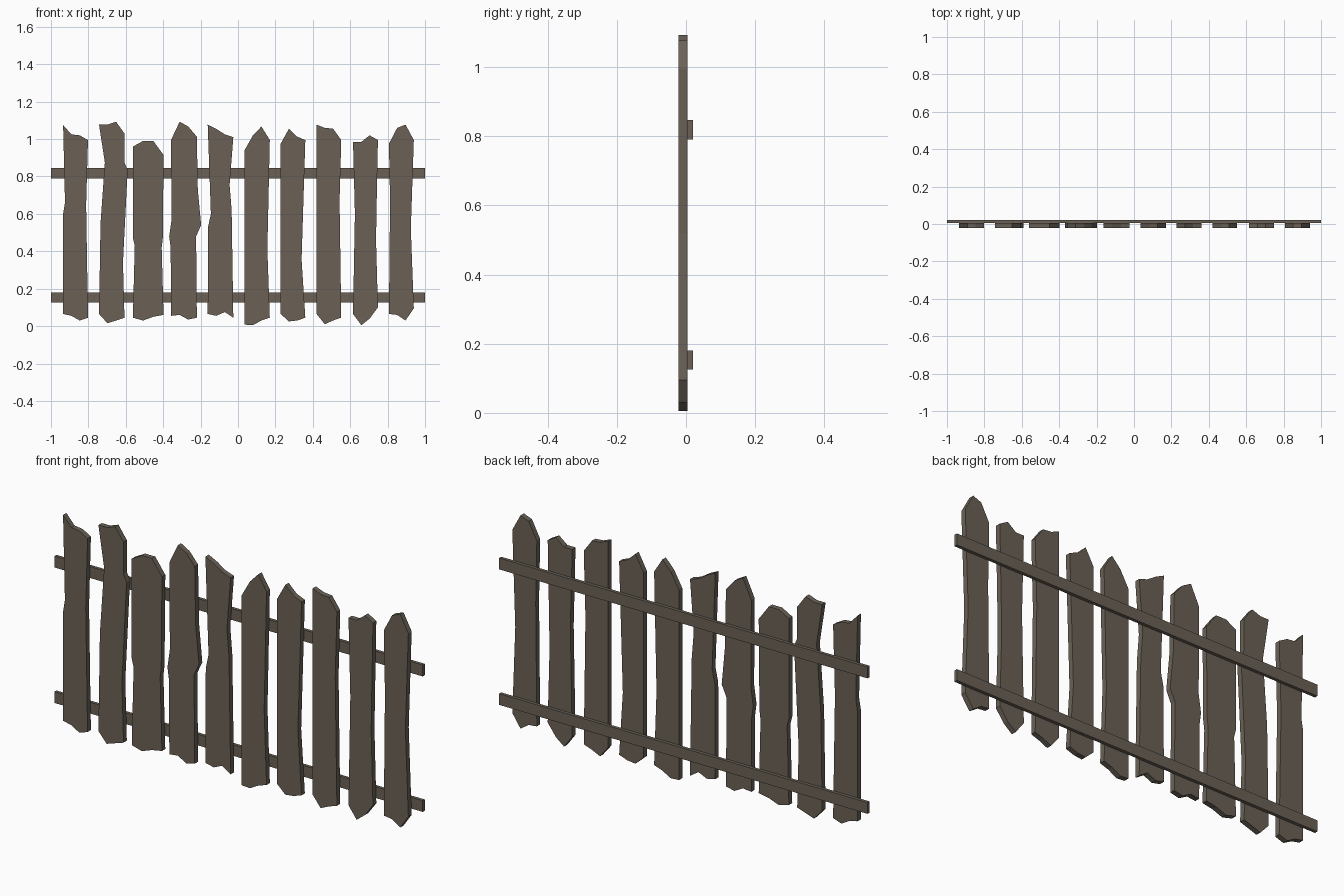
import bpy, bmesh

if "Cube" in bpy.data.objects:
    bpy.data.objects.remove(bpy.data.objects["Cube"])

wood = bpy.data.materials.new("weathered_brown_wood")
wood.diffuse_color = (0.145, 0.121, 0.094, 1)
wood.use_nodes = True
wood.node_tree.nodes["Principled BSDF"].inputs["Base Color"].default_value = wood.diffuse_color

PICKET_FRONT, PICKET_BACK, RAIL_BACK = -0.0215, 0.0045, 0.0205


def slab(name, outline, y0, y1):
    """Extrude a front-view (x, z) outline from y0 to y1."""
    bm = bmesh.new()
    face = bm.faces.new([bm.verts.new((x, y0, z)) for x, z in outline])
    res = bmesh.ops.extrude_face_region(bm, geom=[face], use_keep_orig=True)
    moved = [v for v in res["geom"] if isinstance(v, bmesh.types.BMVert)]
    bmesh.ops.translate(bm, verts=moved, vec=(0, y1 - y0, 0))
    bmesh.ops.recalc_face_normals(bm, faces=bm.faces)
    mesh = bpy.data.meshes.new(name)
    bm.to_mesh(mesh)
    bm.free()
    mesh.materials.append(wood)
    obj = bpy.data.objects.new(name, mesh)
    bpy.context.collection.objects.link(obj)
    return obj


count = 0


def picket(x0, x1, top, bottom, left=(), right=()):
    """Jagged plank: end heights at even steps across the width,
    plus (x, z) kinks down each side, listed from the top."""
    global count
    count += 1

    def spread(heights):
        n = len(heights) - 1
        return [(x0 + (x1 - x0) * i / n, h) for i, h in enumerate(heights)]

    outline = spread(bottom) + list(right)[::-1] + spread(top)[::-1] + list(left)
    slab(f"picket_{count}", outline, PICKET_FRONT, PICKET_BACK)


# Pickets, left to right
picket(-.935, -.802, (1.075, 1.025, 1.02, .995), (.065, .055, .03, .045),
       [(-.925, .66), (-.935, .60)], [(-.812, .65)])
picket(-.743, -.607, (1.077, 1.077, 1.093, 1.03), (.065, .015, .03, .045),
       [(-.712, .875), (-.735, .55)], [(-.607, .875), (-.59, .835), (-.615, .34)])
picket(-.562, -.398, (.96, .99, .99, .915), (.045, .03, .05, .06),
       [(-.562, .47), (-.552, .43)], [(-.402, .47), (-.408, .42)])
picket(-.358, -.22, (.995, 1.093, 1.067, 1.013), (.055, .06, .035, .045),
       [(-.355, .57), (-.368, .48), (-.36, .42)], [(-.215, .73), (-.197, .54), (-.224, .48)])
picket(-.162, -.025, (1.077, 1.055, 1.025, 1.01), (.065, .055, .075, .045),
       [(-.145, .60), (-.16, .53)], [(-.045, .755), (-.034, .62)])
picket(.035, .17, (.94, 1.02, 1.067, .995), (.008, .005, .03, .045),
       [], [(.157, .41)])
picket(.228, .36, (.975, 1.055, 1.013, .995), (.065, .025, .03, .045),
       [], [(.34, .355)])
picket(.42, .552, (1.077, 1.06, 1.056, .995), (.065, .01, .03, .045),
       [], [(.543, .67)])
picket(.615, .748, (.985, .985, 1.02, .995), (.065, .005, .04, .10),
       [(.625, .60)], [(.741, .64), (.738, .46)])
picket(.807, .94, (.975, 1.06, 1.077, .995), (.065, .06, .03, .095),
       [(.813, .67)], [(.924, .52)])

# Horizontal rails behind the pickets
for name, z0, z1 in (("lower_rail", .125, .18), ("upper_rail", .79, .846)):
    slab(name, [(-1, z0), (1, z0), (1, z1), (-1, z1)], PICKET_BACK, RAIL_BACK)
